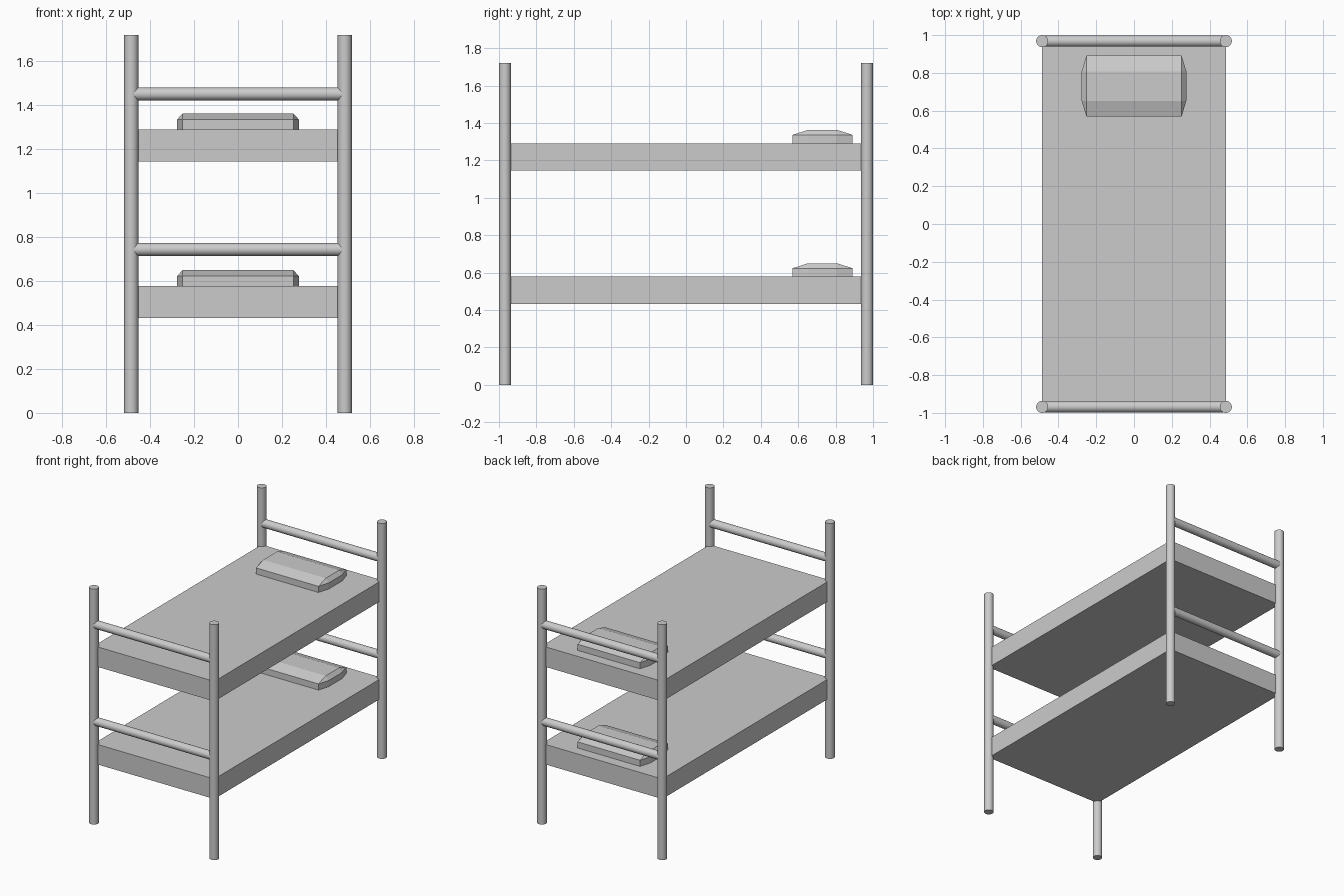
import bpy
import bmesh
import math
from mathutils import Vector

if "Cube" in bpy.data.objects:
    bpy.data.objects.remove(bpy.data.objects["Cube"], do_unlink=True)

# One flat grey for the whole bunk bed
GREY = (0.6, 0.6, 0.6, 1.0)
grey = bpy.data.materials.new("plain_grey")
grey.use_nodes = True
grey.diffuse_color = GREY
grey.node_tree.nodes["Principled BSDF"].inputs["Base Color"].default_value = GREY

POST_X, POST_Y = 0.486, 0.968
POST_R, RAIL_R = 0.032, 0.0295
HEIGHT = 1.72
MATTRESS_H = 0.146
PILLOW_Y = 0.73


def tube(name, start, end, radius):
    """Smooth round bar between two points."""
    start, end = Vector(start), Vector(end)
    axis = end - start
    bpy.ops.mesh.primitive_cylinder_add(
        vertices=32, radius=radius, depth=axis.length,
        location=(start + end) / 2,
        rotation=axis.to_track_quat("Z", "Y").to_euler())
    obj = bpy.context.object
    obj.name = name
    obj.data.materials.append(grey)
    bpy.ops.object.shade_smooth_by_angle(angle=math.radians(40))


def mattress(name, bottom):
    bpy.ops.mesh.primitive_cube_add(size=1, location=(0, 0, bottom + MATTRESS_H / 2))
    obj = bpy.context.object
    obj.name = name
    obj.scale = (2 * POST_X, 2 * POST_Y, MATTRESS_H)
    bpy.ops.object.transform_apply(location=False, rotation=False, scale=True)
    obj.data.materials.append(grey)


def pillow(name, base):
    """Faceted pillow: eight-sided base with a raised flat top."""
    long_x, end_x, wide_y, flat_y = 0.252, 0.277, 0.161, 0.078
    side_z, top_z = 0.045, 0.072
    bm = bmesh.new()
    for sx in (-1, 1):
        for sy in (-1, 1):
            for z in (0, side_z):
                bm.verts.new((sx * long_x, sy * wide_y, z))
                bm.verts.new((sx * end_x, sy * flat_y, z))
            bm.verts.new((sx * long_x, sy * flat_y, top_z))
    bmesh.ops.convex_hull(bm, input=bm.verts[:])
    bmesh.ops.dissolve_limit(bm, angle_limit=0.02, verts=bm.verts[:], edges=bm.edges[:])
    bmesh.ops.recalc_face_normals(bm, faces=bm.faces[:])
    mesh = bpy.data.meshes.new(name)
    bm.to_mesh(mesh)
    bm.free()
    mesh.materials.append(grey)
    obj = bpy.data.objects.new(name, mesh)
    obj.location = (0, PILLOW_Y, base)
    bpy.context.collection.objects.link(obj)


# Corner posts
for y_name, sy in (("front", -1), ("back", 1)):
    for x_name, sx in (("right", -1), ("left", 1)):
        x, y = sx * POST_X, sy * POST_Y
        tube(f"{y_name}_{x_name}_post", (x, y, 0), (x, y, HEIGHT), POST_R)

# Two bunks, each with mattress, pillow and end rails
for level, bottom, rail_z in (("lower", 0.432, 0.744), ("upper", 1.145, 1.452)):
    mattress(f"{level}_mattress", bottom)
    pillow(f"{level}_pillow", bottom + MATTRESS_H)
    for y_name, sy in (("front", -1), ("back", 1)):
        y = sy * POST_Y
        tube(f"{level}_{y_name}_rail", (-POST_X, y, rail_z), (POST_X, y, rail_z), RAIL_R)
